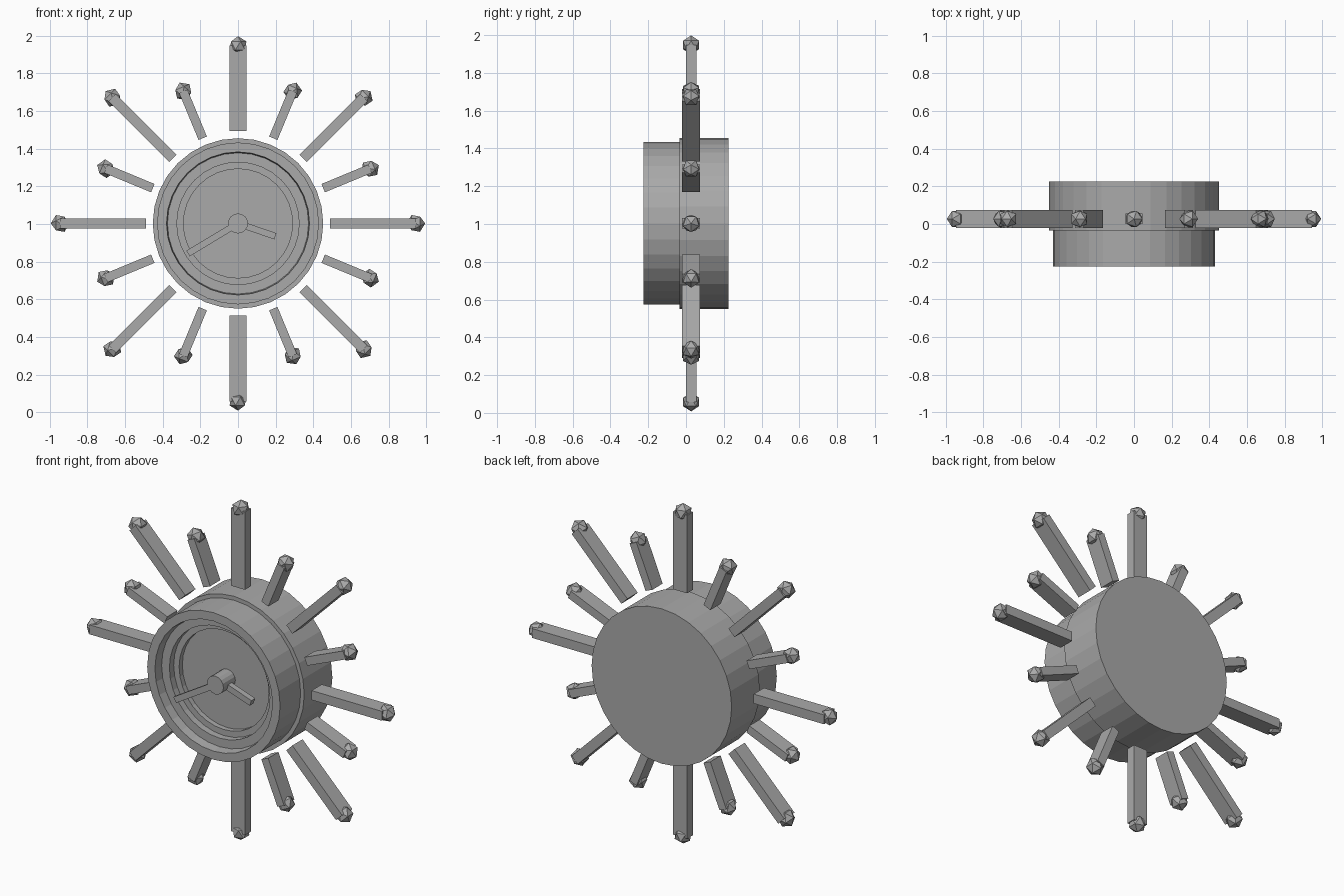
import bpy
import bmesh
import math
from mathutils import Matrix, Vector

if "Cube" in bpy.data.objects:
    bpy.data.objects.remove(bpy.data.objects["Cube"], do_unlink=True)

CENTRE = Vector((0, 0, 1.003))
RAY_Y = 0.027

grey = bpy.data.materials.new("plain_grey")
grey.use_nodes = True
GREY = (0.4, 0.4, 0.4, 1)
grey.diffuse_color = GREY
grey.node_tree.nodes["Principled BSDF"].inputs["Base Color"].default_value = GREY


def finish(name, bm):
    bmesh.ops.recalc_face_normals(bm, faces=bm.faces)
    mesh = bpy.data.meshes.new(name)
    bm.to_mesh(mesh)
    bm.free()
    mesh.materials.append(grey)
    obj = bpy.data.objects.new(name, mesh)
    obj.location = CENTRE
    bpy.context.collection.objects.link(obj)
    return obj


def lathe(name, profile, sides=32):
    """Turn (radius, y) points around the y axis; close both ends with discs."""
    bm = bmesh.new()
    rings = []
    for radius, y in profile:
        rings.append([bm.verts.new((radius * math.sin(a), y, radius * math.cos(a)))
                      for a in (math.tau * i / sides for i in range(sides))])
    for a, b in zip(rings, rings[1:]):
        for i in range(sides):
            j = (i + 1) % sides
            bm.faces.new((a[i], a[j], b[j], b[i]))
    bm.faces.new(rings[0])
    bm.faces.new(rings[-1])
    return finish(name, bm)


def radial_bar(name, angle, start, end, width, depth, y):
    """Box pointing outward at an angle measured from straight up."""
    bm = bmesh.new()
    bmesh.ops.create_cube(bm, size=1)
    turn = Matrix.Rotation(angle, 4, 'Y')
    shape = Matrix.Diagonal((width, depth, end - start, 1))
    move = Matrix.Translation((0, y, (start + end) / 2))
    bm.transform(turn @ move @ shape)
    return finish(name, bm)


def ball(name, angle, distance):
    bm = bmesh.new()
    bmesh.ops.create_icosphere(bm, subdivisions=1, radius=0.05)
    bm.transform(Matrix.Rotation(angle, 4, 'Y') @ Matrix.Translation((0, RAY_Y, distance)))
    return finish(name, bm)


# Clock body: rear drum, and the bezel stepping down to the dial
lathe("rear_drum", [(0.453, 0.225), (0.453, -0.035)])
lathe("bezel_and_dial", [(0.43, -0.03), (0.43, -0.225), (0.38, -0.225), (0.375, -0.17),
                         (0.325, -0.17), (0.325, -0.13), (0.29, -0.13), (0.29, -0.1)])

# Hub and hands
lathe("hub", [(0.053, -0.09), (0.053, -0.21)], 16)
radial_bar("hour_hand", math.radians(109), 0.03, 0.21, 0.035, 0.035, -0.15)
radial_bar("minute_hand", math.radians(239), 0.03, 0.31, 0.035, 0.02, -0.195)

# Sunburst rays with faceted balls at their tips
for i in range(16):
    angle = math.tau * i / 16
    short = i % 2 == 1
    upright = i % 8 == 0
    width, depth = (0.09, 0.055) if upright else (0.055, 0.095)
    if short:
        width = 0.048
    tip = 0.76 if short else 0.945
    radial_bar(f"ray_{i + 1}", angle, 0.49, tip, width, depth, RAY_Y)
    ball(f"ray_ball_{i + 1}", angle, tip)
